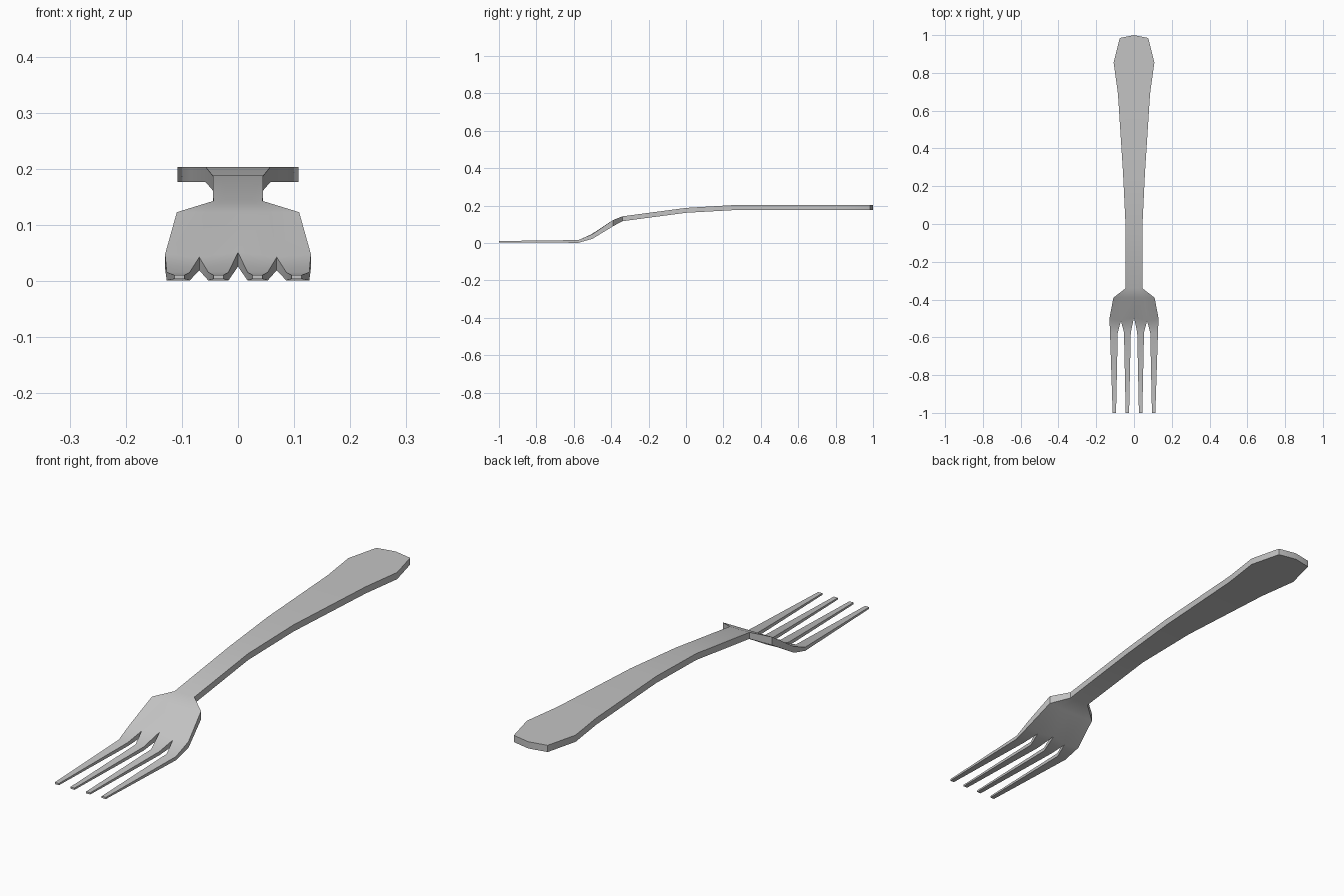
import bpy, bmesh, math

if "Cube" in bpy.data.objects:
    bpy.data.objects.remove(bpy.data.objects["Cube"], do_unlink=True)

# Brushed metal
steel = bpy.data.materials.new("steel_grey")
steel.use_nodes = True
steel.diffuse_color = (0.55, 0.55, 0.55, 1)
steel.node_tree.nodes["Principled BSDF"].inputs["Base Color"].default_value = steel.diffuse_color

# Side profile: y, top height, bottom height
PROFILE = [(-1, .011, .004), (-.58, .014, 0), (-.5, .048, .023), (-.39, .123, .09),
           (-.34, .143, .117), (0, .188, .162), (.27, .204, .177), (1, .204, .177)]
# Handle plan: y, half width
HANDLE = [(-.39, .109), (-.34, .044), (0, .045), (.27, .058),
          (.69, .085), (.855, .108), (.985, .075)]


def height(y, side):
    for a, b in zip(PROFILE, PROFILE[1:]):
        if y <= b[0] + 1e-5:
            t = (y - a[0]) / (b[0] - a[0])
            return a[side] + t * (b[side] - a[side])
    return PROFILE[-1][side]


bm = bmesh.new()


def row(y_values, x_values):
    return [bm.verts.new((x, y, height(y, 1))) for x, y in zip(x_values, y_values)]


def bridge(a, b):
    for i in range(len(a) - 1):
        bm.faces.new((a[i], a[i + 1], b[i + 1], b[i]))


# Handle and neck, with a rounded end
rows = [row([y] * 5, [w * s for s in (-1, -.53, 0, .53, 1)]) for y, w in HANDLE]
for a, b in zip(rows, rows[1:]):
    bridge(a, b)
end = bm.verts.new((0, 1, height(1, 1)))
bm.faces.new(rows[-1] + [end])

# Bowl, ending at the notches between the tines
root = row([-.5, -.512, -.495, -.512, -.5], [-.13, -.069, 0, .069, .13])
bridge(root, rows[0])

# Four tapering tines
for i, centre in enumerate((-.104, -.035, .035, .104)):
    shoulder = row([-.575] * 2, [centre - (.023 if i == 0 else .018),
                                 centre + (.023 if i == 3 else .018)])
    tip = row([-1] * 2, [centre - .009, centre + .009])
    bridge(shoulder, root[i:i + 2])
    bridge(tip, shoulder)

# Thickness: the extruded copy is the upper skin, the first one the underside
lower = list(bm.verts)
result = bmesh.ops.extrude_face_region(bm, geom=list(bm.faces), use_keep_orig=True)
for v in lower:
    v.co.z = height(v.co.y, 2)
bmesh.ops.recalc_face_normals(bm, faces=bm.faces)

mesh = bpy.data.meshes.new("fork")
bm.to_mesh(mesh)
bm.free()
mesh.materials.append(steel)
fork = bpy.data.objects.new("fork", mesh)
bpy.context.collection.objects.link(fork)

# Soft bends with crisp rims
bpy.context.view_layer.objects.active = fork
fork.select_set(True)
bpy.ops.object.shade_smooth_by_angle(angle=math.radians(30))
